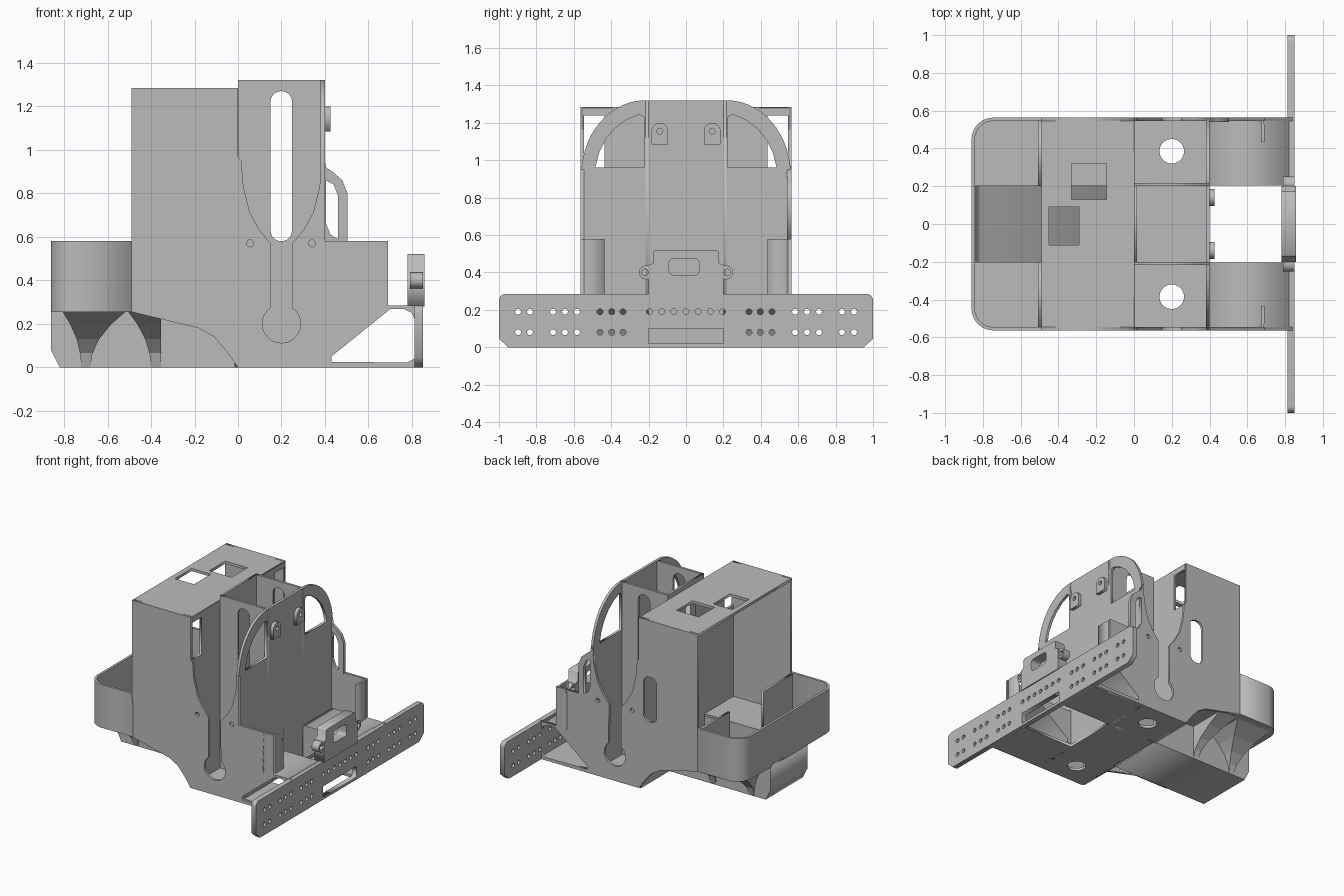
import bpy, bmesh
from math import cos, sin, pi, radians

cube = bpy.data.objects.get("Cube")
if cube:
    bpy.data.objects.remove(cube, do_unlink=True)

grey = bpy.data.materials.new("plain grey")
grey.use_nodes = True
grey.diffuse_color = (0.5, 0.5, 0.5, 1)
grey.node_tree.nodes["Principled BSDF"].inputs["Base Color"].default_value = (0.5, 0.5, 0.5, 1)

# Which world axes a flat outline (u, v) and its thickness w go to
AXES = {"x": lambda u, v, w: (w, u, v),
        "y": lambda u, v, w: (u, w, v),
        "z": lambda u, v, w: (u, v, w)}


def finish(name, bm):
    bmesh.ops.remove_doubles(bm, verts=bm.verts, dist=0.0001)
    bmesh.ops.recalc_face_normals(bm, faces=bm.faces)
    mesh = bpy.data.meshes.new(name)
    bm.to_mesh(mesh)
    bm.free()
    mesh.materials.append(grey)
    obj = bpy.data.objects.new(name, mesh)
    bpy.context.collection.objects.link(obj)
    return obj


def plate(name, axis, lo, hi, outline, holes=()):
    """Extrude a filled outline with holes along one axis."""
    curve = bpy.data.curves.new(name + "_outline", "CURVE")
    curve.dimensions = "2D"
    curve.fill_mode = "BOTH"
    curve.extrude = (hi - lo) / 2
    for loop in [outline, *holes]:
        spline = curve.splines.new("POLY")
        spline.points.add(len(loop) - 1)
        for p, (u, v) in zip(spline.points, loop):
            p.co = (u, v, 0, 1)
        spline.use_cyclic_u = True
    helper = bpy.data.objects.new(name + "_helper", curve)
    bpy.context.collection.objects.link(helper)
    deps = bpy.context.evaluated_depsgraph_get()
    filled = bpy.data.meshes.new_from_object(helper.evaluated_get(deps))
    bm = bmesh.new()
    bm.from_mesh(filled)
    for v in bm.verts:
        v.co = AXES[axis](v.co.x, v.co.y, v.co.z + (lo + hi) / 2)
    bpy.data.objects.remove(helper, do_unlink=True)
    bpy.data.curves.remove(curve)
    bpy.data.meshes.remove(filled)
    return finish(name, bm)


def arc(cu, cv, ru, a0, a1, n=10, rv=None):
    rv = rv or ru
    angles = [radians(a0 + (a1 - a0) * i / n) for i in range(n + 1)]
    return [(cu + ru * cos(a), cv + rv * sin(a)) for a in angles]


def circle(u, v, r, n=16):
    return arc(u, v, r, 0, 360 - 360 / n, n - 1)


def rect(u0, u1, v0, v1, r=0):
    if not r:
        return [(u0, v0), (u1, v0), (u1, v1), (u0, v1)]
    return (arc(u0 + r, v0 + r, r, 180, 270, 6) + arc(u1 - r, v0 + r, r, 270, 360, 6)
            + arc(u1 - r, v1 - r, r, 0, 90, 6) + arc(u0 + r, v1 - r, r, 90, 180, 6))


def mirror(pts):
    """Close a right-half outline with its mirrored left half."""
    return pts + [(-u, v) for u, v in reversed(pts)]


def span(s, a, b):
    return sorted((s * a, s * b))


# Side walls with the keyhole slot, tower flank and front gap
neck = [(0.385, 0.95), (0.375, 0.83), (0.345, 0.71), (0.30, 0.63), (0.25, 0.57)]
keyhole = arc(0.2, 0.2, 0.088, 55, -235, 20)
wall = ([(0, 0), (0.84, 0), (0.84, 0.285), (0.69, 0.285), (0.69, 0.58), (0.4, 0.58), (0.4, 0.95)]
        + neck + keyhole + [(0.4 - u, v) for u, v in reversed(neck)]
        + [(0, 0.97), (0, 1.285), (-0.49, 1.285), (-0.49, 0.255), (-0.18, 0.18),
           (-0.11, 0.14), (-0.05, 0.07)])
gap = [(0.43, 0.025), (0.78, 0.022), (0.81, 0.04), (0.82, 0.07), (0.82, 0.2),
       (0.80, 0.25), (0.76, 0.27), (0.70, 0.268), (0.43, 0.05)]
screws = [circle(0.055, 0.57, 0.016), circle(0.34, 0.57, 0.016)]
for side, s in (("left", 1), ("right", -1)):
    slot = [rect(-0.15, -0.04, 0.52, 0.86, 0.05)] if s > 0 else []
    plate(side + "_side_wall", "y", *span(s, 0.545, 0.563), wall, [gap] + screws + slot)

    # Front shoulder: rounded return wall and wedge under the shelf
    curl = ([(0.6, s * 0.563)] + [(u, s * v) for u, v in arc(0.65, 0.523, 0.04, 90, 0, 6)]
            + [(0.69, s * 0.435), (0.675, s * 0.435)]
            + [(u, s * v) for u, v in arc(0.65, 0.523, 0.025, 0, 90, 6)] + [(0.6, s * 0.548)])
    plate(side + "_front_return", "z", 0.28, 0.58, curl)
    plate(side + "_shelf_wedge", "y", *span(s, 0.205, 0.56),
          [(0.38, 0.02), (0.43, 0.025), (0.43, 0.05), (0.7, 0.268), (0.82, 0.268),
           (0.82, 0.285), (0.38, 0.285)])

    # Inner divider with a tall slot
    plate(side + "_divider", "y", *span(s, 0.2, 0.217), rect(0, 0.4, 0, 1.32),
          [rect(0.15, 0.248, 0.58, 1.27, 0.048)])

    # Rear tray floor, channel side and cross wall
    floor = [(-0.01, s * 0.2), (-0.01, s * 0.55), (-0.76, s * 0.55)]
    floor += [(u, s * v) for u, v in arc(-0.75, 0.45, 0.1, 100, 180, 8)] + [(-0.85, s * 0.2)]
    plate(side + "_tray_floor", "z", 0.255, 0.272, floor)
    plate(side + "_channel_side", "y", *span(s, 0.2, 0.22),
          [(-0.86, 0.27), (-0.86, 0.08), (-0.82, 0), (0, 0), (0, 0.27)])
    plate(side + "_tray_cross_wall", "x", -0.507, -0.49,
          rect(*span(s, 0.2, 0.55), 0.27, 0.57))

    # Flared wheel housings beneath the tray
    for tag, top, bottom in (("rear", (-0.81, -0.51), (-0.72, -0.68)),
                             ("middle", (-0.51, -0.355), (-0.40, -0.355))):
        bm = bmesh.new()
        rings = []
        for t in (0, 0.25, 0.5, 0.75, 1):
            f, y = t * t, s * (0.22 + 0.3 * t * t)
            x0, x1 = (b + (a - b) * f for a, b in zip(top, bottom))
            rings.append([bm.verts.new(c) for c in
                          ((x0, s * 0.21, 0.262 * t), (x1, s * 0.21, 0.262 * t),
                           (x1, y, 0.262 * t), (x0, y, 0.262 * t))])
        for low, high in zip(rings, rings[1:]):
            for i in range(4):
                j = (i + 1) % 4
                bm.faces.new((low[i], low[j], high[j], high[i]))
        bm.faces.new(rings[0])
        bm.faces.new(rings[-1])
        finish(f"{side}_{tag}_wheel_housing", bm)

    # Small lug on the arch
    y = s * 0.14
    plate(side + "_arch_lug", "x", 0.4, 0.425,
          [(y - 0.045, 1.085), (y + 0.045, 1.085)] + arc(y, 1.155, 0.045, 0, 180),
          [circle(y, 1.155, 0.016)])

# Rear tray wall with rounded corners
outer = [(-0.48, 0.563)] + arc(-0.745, 0.448, 0.115, 90, 180, 10)
inner = [(-0.48, 0.545)] + arc(-0.745, 0.448, 0.097, 90, 180, 10)
loop = outer + [(u, -v) for u, v in reversed(outer)] + [(u, -v) for u, v in inner] + inner[::-1]
plate("rear_tray_wall", "z", 0.255, 0.58, loop)

# Deep centre channel with a chamfered tail
plate("centre_channel", "y", -0.21, 0.21,
      [(-0.86, 0.27), (-0.86, 0.08), (-0.82, 0), (0, 0), (0, 0.02), (-0.81, 0.02),
       (-0.842, 0.09), (-0.842, 0.27)])

# Front floor with its opening and round holes
plate("front_floor", "z", 0, 0.02, rect(0, 0.84, -0.56, 0.56),
      [rect(0.4, 0.815, -0.205, 0.205)] + [circle(0.2, y, 0.065, 32) for y in (-0.385, 0.385)])

# Tower top, inner wall and rib
plate("tower_top", "z", 1.265, 1.285, rect(-0.49, 0, -0.56, 0.56),
      [rect(-0.45, -0.29, -0.11, 0.09), rect(-0.33, -0.145, 0.13, 0.32)])
plate("tower_inner_wall", "x", -0.015, 0.003, rect(-0.555, 0.555, 0, 1.28),
      [rect(*span(s, 0.437, 0.548), 0.96, 1.24) for s in (-1, 1)])
plate("tower_rib", "x", -0.06, -0.015, rect(-0.03, 0.03, 0.27, 1.265))
plate("centre_back_wall", "x", 0, 0.015, rect(-0.21, 0.21, 0, 1.32))

# Arched front panel with two windows
window = [(0.225, 0.96), (0.485, 0.96), (0.465, 1.04), (0.43, 1.11), (0.38, 1.17),
          (0.32, 1.215), (0.25, 1.245), (0.225, 1.23)]
plate("arch_panel", "x", 0.38, 0.4,
      mirror([(0.56, 0), (0.56, 0.9)] + arc(0.22, 0.92, 0.34, 0, 90, 14, rv=0.4)),
      [window, [(-u, v) for u, v in window]])

# Cable handle on one side
plate("cable_handle", "y", 0.54, 0.563,
      [(0.395, 0.97), (0.405, 0.92), (0.44, 0.895), (0.48, 0.86), (0.503, 0.8),
       (0.503, 0.57), (0.395, 0.57)],
      [[(0.405, 0.86), (0.44, 0.84), (0.46, 0.79), (0.46, 0.59), (0.425, 0.61), (0.405, 0.66)]])

# Front bumper with rows of holes
holes = [circle(s * y, z, 0.016, 12) for s in (-1, 1) for z in (0.08, 0.19)
         for y in (0.337, 0.397, 0.46, 0.583, 0.647, 0.711, 0.834, 0.898)]
holes += [circle(0.065 * i, 0.19, 0.016, 12) for i in range(-3, 4)]
plate("bumper", "x", 0.812, 0.85,
      mirror([(0.95, 0), (1, 0.045)] + arc(0.965, 0.25, 0.035, 0, 90, 6)),
      holes + [rect(-0.2, 0.2, 0.02, 0.1)])

# Sensor holder on the bumper
plate("sensor_holder", "x", 0.78, 0.858,
      mirror([(0.2, 0.28), (0.2, 0.44), (0.175, 0.45), (0.175, 0.51), (0.165, 0.52)]),
      [rect(-0.09, 0.07, 0.385, 0.475, 0.025)])
for side, s in (("left", 1), ("right", -1)):
    ear = [(s * u, v) for u, v in [(0.19, 0.365)] + arc(0.215, 0.4, 0.037, -90, 90) + [(0.19, 0.437)]]
    plate(side + "_sensor_ear", "x", 0.79, 0.85, ear, [circle(s * 0.22, 0.4, 0.018)])
